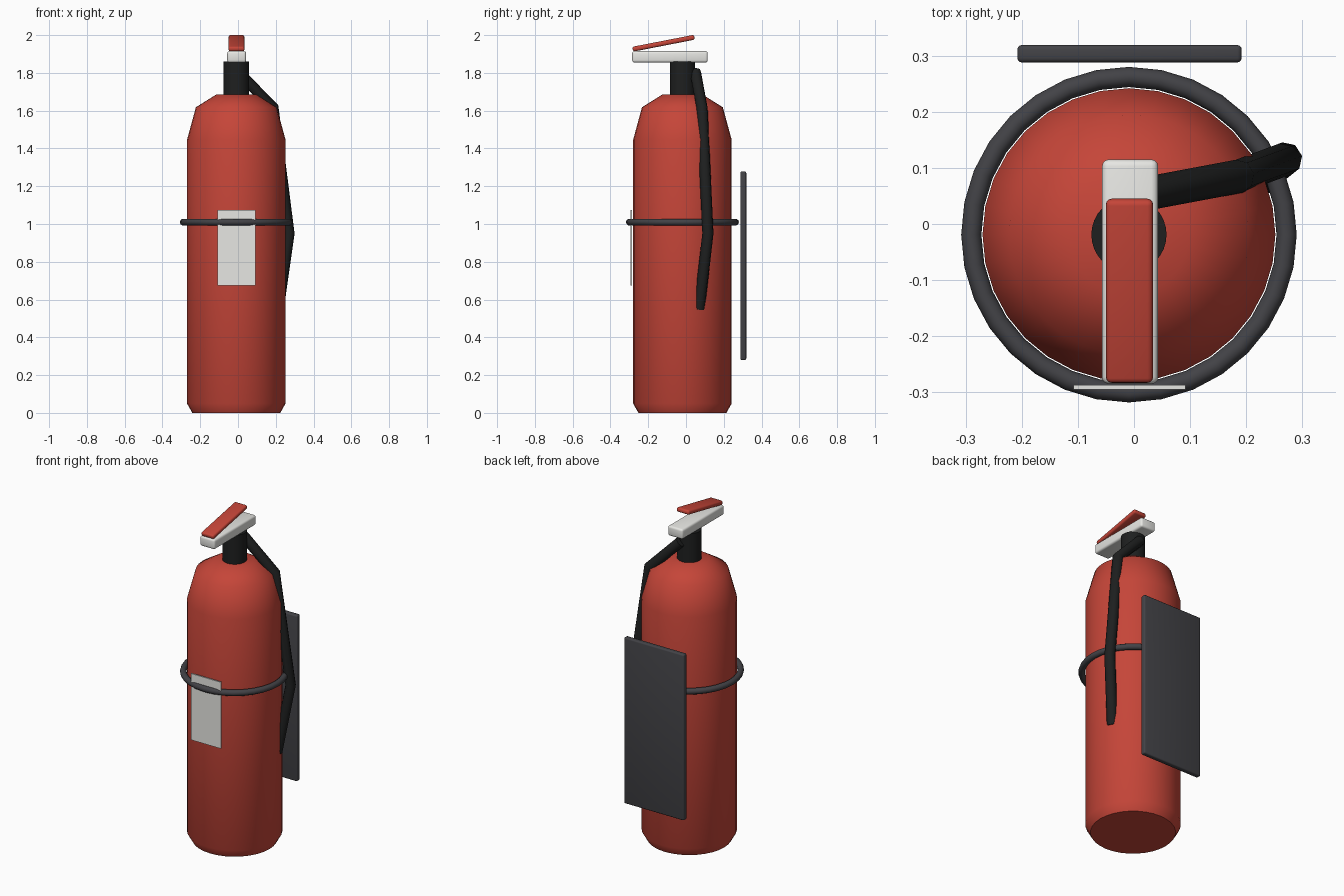
import bpy, bmesh, math
from mathutils import Matrix, Vector

if "Cube" in bpy.data.objects:
    bpy.data.objects.remove(bpy.data.objects["Cube"])


def material(name, r, g, b):
    m = bpy.data.materials.new(name)
    m.use_nodes = True
    m.diffuse_color = (r, g, b, 1)
    bsdf = m.node_tree.nodes["Principled BSDF"]
    bsdf.inputs["Base Color"].default_value = (r, g, b, 1)
    bsdf.inputs["Roughness"].default_value = 0.5
    return m


RED = material("red paint", 0.56, 0.06, 0.04)
WHITE = material("off white", 0.82, 0.82, 0.79)
GREY = material("dark grey", 0.055, 0.055, 0.062)
BLACK = material("black rubber", 0.013, 0.014, 0.014)

AXIS = Vector((-0.009, -0.019, 0))   # centre line of the cylinder
SIDES = 32


def smooth(ob, angle):
    bpy.ops.object.select_all(action="DESELECT")
    ob.select_set(True)
    bpy.context.view_layer.objects.active = ob
    bpy.ops.object.shade_smooth_by_angle(angle=math.radians(angle))


def add_mesh(name, bm, mat, angle=None):
    bmesh.ops.recalc_face_normals(bm, faces=bm.faces[:])
    me = bpy.data.meshes.new(name)
    bm.to_mesh(me)
    bm.free()
    me.materials.append(mat)
    ob = bpy.data.objects.new(name, me)
    bpy.context.collection.objects.link(ob)
    if angle:
        smooth(ob, angle)
    return ob


def lathe(name, profile, mat, angle):
    """Solid of revolution about the cylinder axis, capped at both ends."""
    bm = bmesh.new()
    rings = []
    for r, z in profile:
        rings.append([bm.verts.new(AXIS + Vector((r * math.cos(a), r * math.sin(a), z)))
                      for a in (math.tau * i / SIDES for i in range(SIDES))])
    for low, high in zip(rings, rings[1:]):
        for i in range(SIDES):
            j = (i + 1) % SIDES
            bm.faces.new((low[i], low[j], high[j], high[i]))
    bm.faces.new(rings[0])
    bm.faces.new(rings[-1])
    return add_mesh(name, bm, mat, angle)


def box(name, centre, size, mat, bevel=0.0, tilt=0.0):
    """Box with rounded edges, tilted about x."""
    bm = bmesh.new()
    bmesh.ops.create_cube(bm, size=1, matrix=Matrix.Diagonal((*size, 1)))
    if bevel:
        bmesh.ops.bevel(bm, geom=bm.edges[:], offset=bevel, segments=3,
                        profile=0.5, affect="EDGES")
    bm.transform(Matrix.Translation(centre) @ Matrix.Rotation(tilt, 4, "X"))
    return add_mesh(name, bm, mat, 40 if bevel else None)


# Cylinder with chamfered foot and domed shoulder
lathe("cylinder_body", [(0.233, 0), (0.261, 0.05), (0.261, 1.445),
                        (0.214, 1.618), (0.107, 1.685)], RED, 50)

# Valve neck
lathe("valve_neck", [(0.067, 1.66), (0.067, 1.86)], BLACK, 40)

# Carrying handle and squeeze lever
box("carry_handle", (-0.007, -0.085, 1.885), (0.1, 0.4, 0.06), WHITE, 0.012)
box("squeeze_lever", (-0.008, -0.119, 1.957), (0.084, 0.333, 0.026), RED, 0.01,
    math.radians(11))

# Strap ring around the body
bpy.ops.mesh.primitive_torus_add(major_segments=SIDES, minor_segments=10,
                                 major_radius=0.281, minor_radius=0.018,
                                 location=AXIS + Vector((0, 0, 1.01)))
strap = bpy.context.object
strap.name = "strap_ring"
strap.data.materials.append(GREY)
smooth(strap, 60)

# Front label plate and rear wall bracket
box("front_label", (-0.008, -0.291, 0.875), (0.2, 0.008, 0.4), WHITE)
box("wall_bracket", (-0.008, 0.3035, 0.779), (0.4, 0.031, 1.0), GREY, 0.008)

# Hose hanging down the left side
curve = bpy.data.curves.new("hose", "CURVE")
curve.dimensions = "3D"
curve.bevel_depth = 0.03
curve.bevel_resolution = 2
curve.use_fill_caps = True
path = [(0, 0.05, 1.805), (0.187, 0.085, 1.615), (0.27, 0.116, 0.95), (0.213, 0.07, 0.55)]
spline = curve.splines.new("POLY")
spline.points.add(len(path) - 1)
for point, co in zip(spline.points, path):
    point.co = (*co, 1)
curve.materials.append(BLACK)
hose = bpy.data.objects.new("hose", curve)
bpy.context.collection.objects.link(hose)
bpy.ops.object.select_all(action="DESELECT")
hose.select_set(True)
bpy.context.view_layer.objects.active = hose
bpy.ops.object.convert(target="MESH")
smooth(bpy.context.object, 50)
